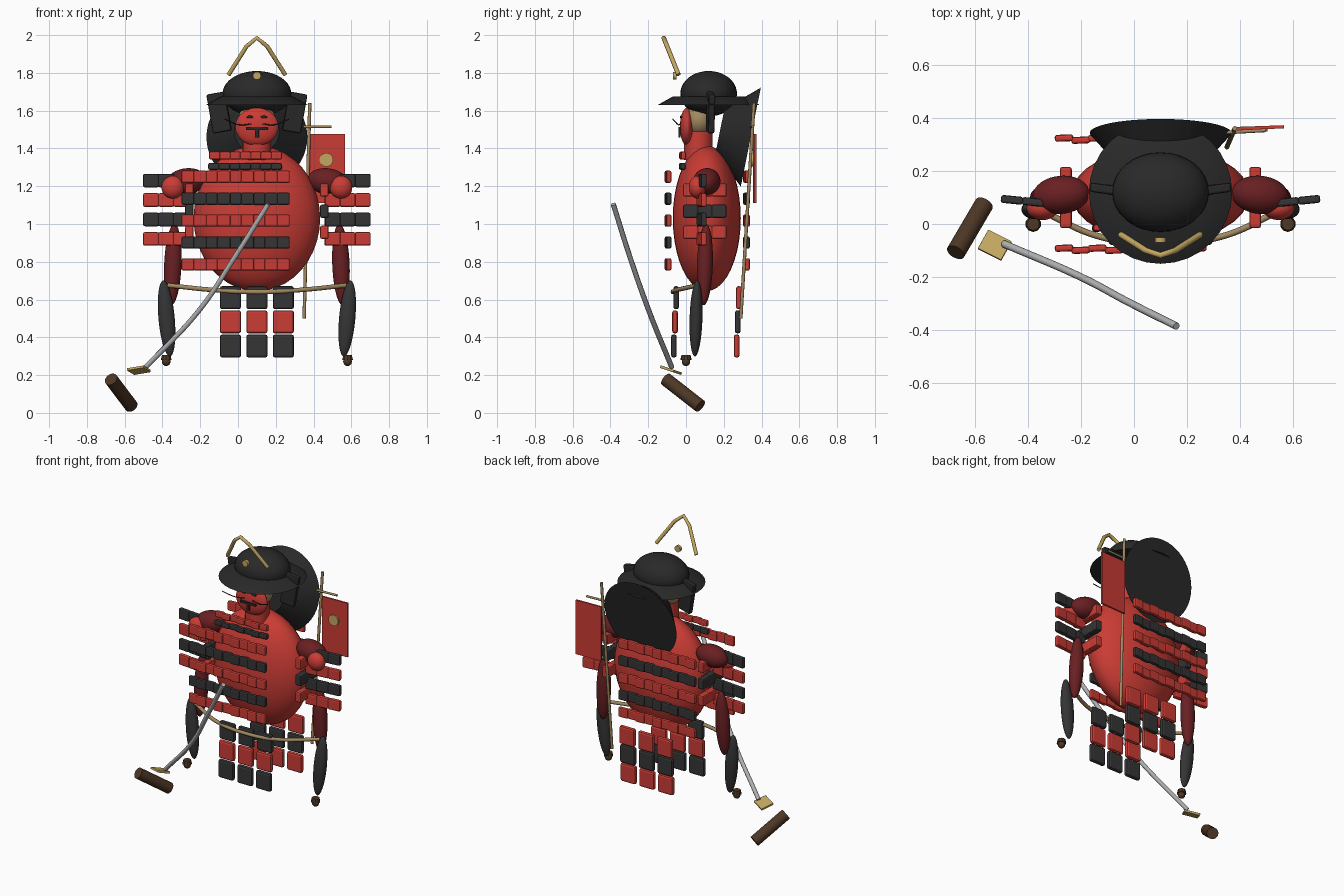
import bpy, bmesh, math
from mathutils import Vector, Matrix

cube = bpy.data.objects.get("Cube")
if cube:
    bpy.data.objects.remove(cube, do_unlink=True)

CX = 0.1   # body centre line


def material(name, r, g, b):
    m = bpy.data.materials.new(name)
    m.use_nodes = True
    m.diffuse_color = (r, g, b, 1)
    m.node_tree.nodes["Principled BSDF"].inputs["Base Color"].default_value = (r, g, b, 1)
    return m


RED = material("lacquer red", 0.60, 0.045, 0.035)
MAROON = material("dark red cloth", 0.14, 0.014, 0.016)
CHARCOAL = material("charcoal plate", 0.035, 0.035, 0.035)
BLACK = material("helmet black", 0.022, 0.022, 0.022)
GOLD = material("gold", 0.55, 0.39, 0.12)
TAN = material("tan", 0.36, 0.25, 0.12)
STEEL = material("steel", 0.45, 0.45, 0.46)
BROWN = material("brown", 0.075, 0.038, 0.018)


def finish(name, bm, mat, matrix=None, smooth=True, bevel=0):
    me = bpy.data.meshes.new(name)
    bm.to_mesh(me)
    bm.free()
    ob = bpy.data.objects.new(name, me)
    bpy.context.collection.objects.link(ob)
    me.materials.append(mat)
    if matrix:
        ob.matrix_world = matrix
    if bevel:
        mod = ob.modifiers.new("Bevel", 'BEVEL')
        mod.width, mod.segments = bevel, 2
    if smooth:
        bpy.ops.object.select_all(action='DESELECT')
        ob.select_set(True)
        bpy.context.view_layer.objects.active = ob
        bpy.ops.object.shade_smooth_by_angle(angle=math.radians(35))
    return ob


def ellipsoid(name, mat, loc, radii, tilt=(0, 0, 1)):
    bm = bmesh.new()
    bmesh.ops.create_uvsphere(bm, u_segments=32, v_segments=20, radius=1)
    bmesh.ops.scale(bm, vec=radii, verts=bm.verts)
    rot = Vector((0, 0, 1)).rotation_difference(Vector(tilt)).to_matrix().to_4x4()
    return finish(name, bm, mat, Matrix.Translation(loc) @ rot)


def rod(name, mat, a, b, r1, r2=None, segments=32):
    a, b = Vector(a), Vector(b)
    bm = bmesh.new()
    bmesh.ops.create_cone(bm, cap_ends=True, segments=segments, radius1=r1,
                          radius2=r1 if r2 is None else r2, depth=(b - a).length)
    rot = (b - a).to_track_quat('Z', 'Y').to_matrix().to_4x4()
    return finish(name, bm, mat, Matrix.Translation((a + b) / 2) @ rot)


def boxes(name, mat, items, bevel=0.009):
    # each item is (centre, size, turn about z)
    bm = bmesh.new()
    for loc, size, turn in items:
        mx = Matrix.Translation(loc) @ Matrix.Rotation(turn, 4, 'Z') @ Matrix.Diagonal((*size, 1))
        bmesh.ops.create_cube(bm, size=1, matrix=mx)
    return finish(name, bm, mat, smooth=False, bevel=bevel)


def tube(name, mat, points, r, smooth=True):
    cu = bpy.data.curves.new(name, 'CURVE')
    cu.dimensions = '3D'
    cu.bevel_depth, cu.bevel_resolution, cu.use_fill_caps = r, 2, True
    sp = cu.splines.new('BEZIER' if smooth else 'POLY')
    pts = sp.bezier_points if smooth else sp.points
    pts.add(len(points) - 1)
    for p, co in zip(pts, points):
        if smooth:
            p.co = co
            p.handle_left_type = p.handle_right_type = 'AUTO'
        else:
            p.co = (*co, 1)
    ob = bpy.data.objects.new(name, cu)
    bpy.context.collection.objects.link(ob)
    cu.materials.append(mat)
    return ob


# Torso, neck and head
ellipsoid("torso", RED, (CX, 0.11, 1.03), (0.335, 0.18, 0.385))
rod("neck", RED, (CX, 0.065, 1.34), (CX, 0.065, 1.49), 0.075)
ellipsoid("head", TAN, (CX, 0.07, 1.55), (0.1, 0.08, 0.09))
ellipsoid("face_mask", RED, (CX, 0.005, 1.515), (0.115, 0.037, 0.1))
boxes("mouth_and_chin", BLACK, [((CX, -0.034, 1.505), (0.115, 0.012, 0.016), 0),
                               ((CX, -0.034, 1.48), (0.02, 0.012, 0.045), 0)], 0.002)
for s, side in ((1, "left"), (-1, "right")):
    ellipsoid(side + "_eye", BLACK, (CX + s * 0.038, -0.026, 1.567), (0.018, 0.006, 0.007))
    tube(side + "_whisker", BLACK, [(CX + s * 0.03, -0.032, 1.53), (CX + s * 0.09, -0.04, 1.525),
                                    (CX + s * 0.17, -0.07, 1.555)], 0.003)

# Helmet
ellipsoid("helmet_dome", BLACK, (CX, 0.12, 1.69), (0.182, 0.15, 0.12))
rod("helmet_brim", BLACK, (CX, 0.12, 1.63), (CX, 0.12, 1.675), 0.27, 0.19)
rod("neck_guard", BLACK, (CX, 0.343, 1.46), (CX, 0.18, 1.493), 0.267, 0.12, 48)
for s, side in ((1, "left"), (-1, "right")):
    flap = boxes(side + "_helmet_flap", BLACK, [((0, 0, 0), (0.1, 0.035, 0.21), 0)])
    flap.location = (CX + s * 0.2, 0.13, 1.59)
    flap.rotation_euler = (0, s * math.radians(10), s * math.radians(8))
crest = [(s * x, y, z) for s, x, y, z in ((-1, 0.15, -0.04, 1.79), (-1, 0.055, -0.1, 1.94),
         (1, 0, -0.118, 1.985), (1, 0.055, -0.1, 1.94), (1, 0.15, -0.04, 1.79))]
tube("crest", GOLD, [(CX + x, y, z) for x, y, z in crest], 0.012, False)
rod("crest_button", GOLD, (CX, -0.07, 1.785), (CX, -0.05, 1.785), 0.021)


# Lamellar armour rows of overlapping plates
def plate_row(name, mat, x0, x1, y, z, h, thick, n=9):
    step = (x1 - x0) / n
    boxes(name, mat, [((x0 + step * (i + 0.5), y + 0.004 * (-1) ** i, z),
                       (step * 1.12, thick, h), 0.04) for i in range(n)])


for i in range(5):
    mat = CHARCOAL if i % 2 else RED
    z = 1.25 - 0.116 * i
    plate_row(f"chest_row_{i}", mat, -0.295, 0.27, -0.095, z, 0.065, 0.026)
    plate_row(f"back_row_{i}", mat, -0.295, 0.27, 0.32, z, 0.065, 0.026)
plate_row("collar_row_upper", RED, -0.15, 0.23, -0.018, 1.362, 0.042, 0.026, 7)
plate_row("collar_row_lower", CHARCOAL, -0.155, 0.23, -0.02, 1.305, 0.036, 0.026, 7)

# Skirt plates, front and back
for row in range(3):
    for face, y, first in (("front", -0.052, CHARCOAL), ("back", 0.28, RED)):
        other = RED if first is CHARCOAL else CHARCOAL
        boxes(f"{face}_skirt_row_{row}", other if row == 1 else first,
              [((CX + 0.14 * c, y - 0.006 * row, 0.61 - 0.128 * row), (0.112, 0.03, 0.122), 0)
               for c in (-1, 0, 1)], 0.012)

# Arms, legs, side and shoulder plates
for s, side in ((1, "left"), (-1, "right")):
    def X(d):
        return CX + s * d
    ellipsoid(side + "_upper_arm", MAROON, (X(0.375), 0.11, 1.225), (0.07, 0.072, 0.108),
              (s, -0.1, -0.15))
    ellipsoid(side + "_forearm", RED, (X(0.445), 0.06, 1.195), (0.06, 0.045, 0.06))
    ellipsoid(side + "_thigh", MAROON, (X(0.445), 0.1, 0.785), (0.046, 0.042, 0.215),
              (s * -0.04, 0.03, 1))
    ellipsoid(side + "_shin", CHARCOAL, (X(0.478), 0.053, 0.5), (0.043, 0.034, 0.202),
              (s * 0.09, 0.03, 1))
    ellipsoid(side + "_foot", BROWN, (X(0.48), 0.0, 0.272), (0.023, 0.022, 0.024))
    rod(side + "_foot_cuff", BROWN, (X(0.48), 0.0, 0.28), (X(0.48), 0.0, 0.306), 0.03, 0.024, 10)
    for i in range(3):
        boxes(f"{side}_side_plate_{i}", CHARCOAL if i == 1 else RED,
              [((X(0.357), 0.1 + 0.075 * k, 1.18 - 0.112 * i), (0.045, 0.08, 0.07), 0)
               for k in (-1, 0, 1)])
    for i in range(4):
        boxes(f"{side}_shoulder_plate_{i}", RED if i % 2 else CHARCOAL,
              [((X(0.48 + 0.08 * k), 0.083 + 0.008 * k, 1.23 - 0.103 * i),
                (0.084, 0.03, 0.072), s * 0.1) for k in (-1, 0, 1)])

# Rope belt
tube("rope_belt", TAN, [(CX - 0.47, 0.06, 0.675), (CX - 0.22, -0.05, 0.65), (CX, -0.07, 0.64),
                        (CX + 0.22, -0.05, 0.65), (CX + 0.47, 0.06, 0.675)], 0.012)

# Back banner
rod("banner_pole", TAN, (0.35, 0.29, 0.5), (0.38, 0.36, 1.64), 0.009, segments=12)
rod("banner_crossbar", TAN, (0.345, 0.345, 1.515), (0.495, 0.353, 1.515), 0.007, segments=12)
boxes("banner_flag", RED, [((0.472, 0.363, 1.295), (0.187, 0.012, 0.365), 0.035)], 0)
rod("banner_disc", GOLD, (0.468, 0.348, 1.34), (0.468, 0.36, 1.34), 0.036)

# Sword
tube("sword_blade", STEEL, [(0.16, -0.385, 1.105), (-0.02, -0.295, 0.82),
                            (-0.2, -0.2, 0.55), (-0.49, -0.075, 0.24)], 0.014)
guard = boxes("sword_guard", GOLD, [((0, 0, 0), (0.1, 0.085, 0.014), 0)], 0.003)
normal = Vector((0, 0.32, 0.95))
guard.matrix_world = (Matrix.Translation((-0.525, -0.08, 0.226))
                      @ Vector((0, 0, 1)).rotation_difference(normal).to_matrix().to_4x4()
                      @ Matrix.Rotation(math.radians(-28), 4, 'Z'))
rod("sword_grip", BROWN, (-0.672, -0.107, 0.178), (-0.565, 0.075, 0.036), 0.036)
